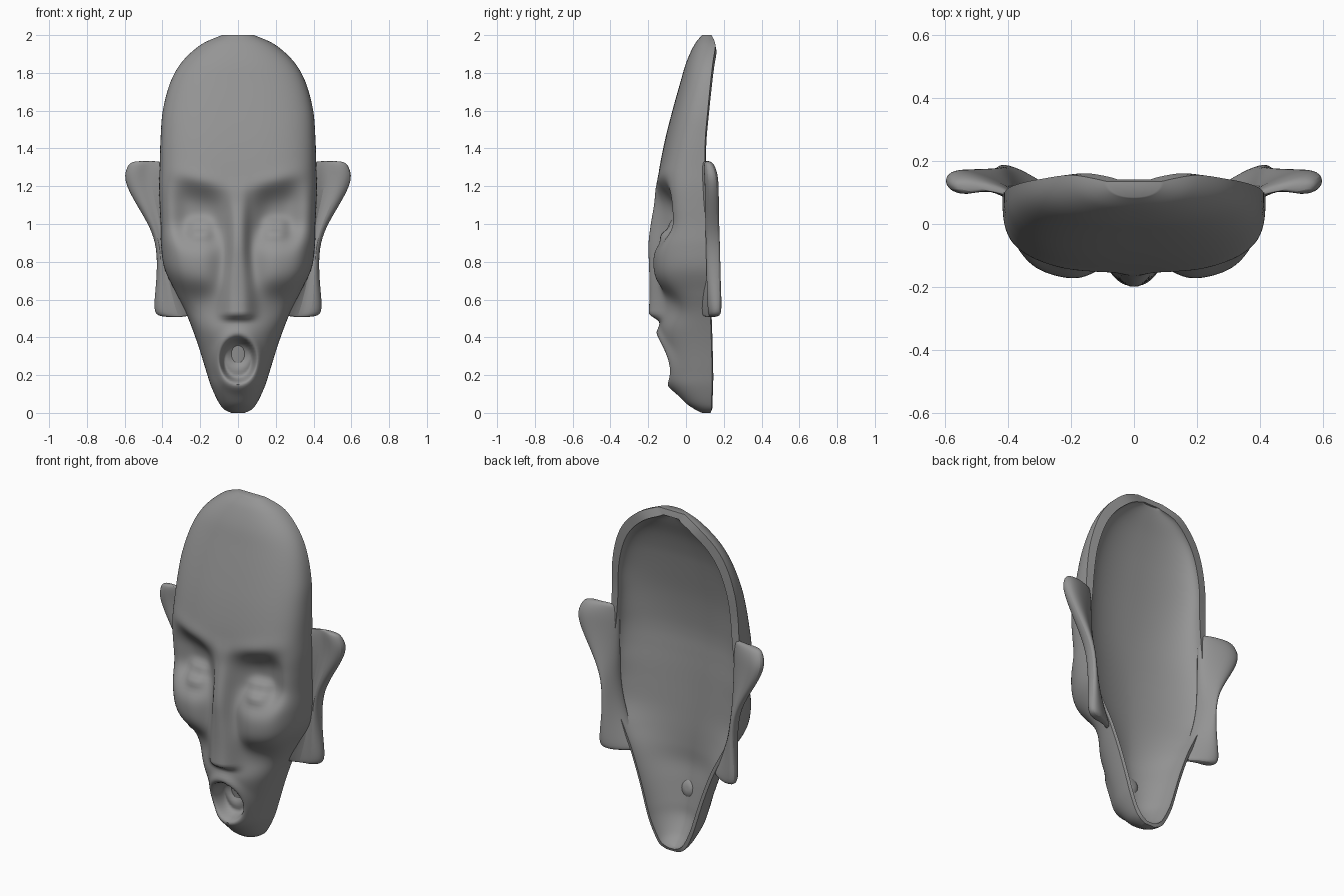
import bpy, bmesh, math

if "Cube" in bpy.data.objects:
    bpy.data.objects.remove(bpy.data.objects["Cube"])

# Head stations: height, half width, front y, rim y, section squareness
HEAD = [
    (0.00, .035, .085, .130, 2.1), (0.02, .075, .045, .135, 2.1),
    (0.06, .105, -.010, .135, 2.2), (0.14, .142, -.075, .138, 2.3),
    (0.22, .168, -.095, .138, 2.3), (0.34, .205, -.120, .135, 2.3),
    (0.44, .240, -.140, .132, 2.3), (0.54, .280, -.132, .128, 2.4),
    (0.64, .330, -.128, .122, 2.7), (0.76, .388, -.130, .115, 3.2),
    (0.88, .407, -.135, .110, 3.3), (1.00, .410, -.140, .105, 3.3),
    (1.10, .415, -.145, .100, 3.3), (1.20, .418, -.150, .100, 3.3),
    (1.30, .415, -.140, .100, 3.2), (1.45, .410, -.110, .102, 3.0),
    (1.60, .398, -.072, .115, 2.8), (1.75, .358, -.030, .130, 2.6),
    (1.86, .295, .003, .143, 2.4), (1.95, .195, .045, .155, 2.3),
    (2.00, .085, .085, .135, 2.2)]

# Ear stations: height, inner x, outer x, outer y, thickness
EAR = [(.505, .24, .425, .165, .7), (.54, .25, .45, .168, 1), (.66, .31, .437, .162, 1),
       (.78, .35, .428, .158, 1), (.90, .37, .435, .155, 1), (1.00, .37, .475, .150, 1),
       (1.12, .37, .55, .148, 1), (1.20, .37, .592, .147, 1), (1.26, .37, .605, .142, 1),
       (1.31, .38, .585, .130, .8), (1.335, .39, .565, .120, .4)]
# Ear section: distance from inner to outer edge, y offset
EAR_SECTION = [(0, -.05), (.4, .0), (.72, -.045), (1, -.03),
               (1, .02), (.75, .042), (.4, .03), (0, .0)]


def spline(pts, sub):
    """Catmull-Rom through tuples of any size."""
    out = []
    for i in range(len(pts) - 1):
        a, b, c, d = (pts[max(0, min(len(pts) - 1, i + k))] for k in (-1, 0, 1, 2))
        for j in range(sub):
            t = j / sub
            out.append([.5 * (2*q + (r-p)*t + (2*p-5*q+4*r-s)*t*t + (3*q-p-3*r+s)*t**3)
                        for p, q, r, s in zip(a, b, c, d)])
    return out + [list(pts[-1])]


def step(a, b, v):
    t = max(0, min(1, (v - a) / (b - a)))
    return t * t * (3 - 2 * t)


def bump(x, z, cx, cz, rx, rz, p=2):
    return math.exp(-abs((x - cx) / rx) ** p - abs((z - cz) / rz) ** p)


def relief(x, z):
    """Forward relief of the facial features."""
    x = abs(x)
    # nose
    width = .055 + .028 * step(.9, .55, z)
    h = .065 * step(1.28, .85, z) * step(.475, .53, z) * math.exp(-(x / width) ** 3)
    # eye bags and sunken cheeks
    h += .052 * bump(x, z, .26, .805, .145, .155, 4)
    h -= .025 * bump(x, z, .20, .57, .10, .09)
    # brows and slanted sockets
    zs = z - .25 * (x - .2) * step(.95, 1.15, z)
    h += .012 * bump(x, zs, .2, 1.23, .16, .05)
    h -= .085 * bump(x, zs, .21, 1.04, .125, .15, 3)
    # eyes with slit lids
    h += .045 * bump(x, z, .2, .97, .065, .055, 3)
    h -= .015 * bump(x, z, .2, .98, .055, .018)
    # open mouth and lips, deepest near the top
    r = math.hypot(x / .1, (z - .28) / .125)
    h += .018 * math.exp(-((r - 1.12) / .25) ** 2)
    h -= .075 * step(1.02, .7, r)
    h -= .035 * step(1, .2, math.hypot(x / .075, (z - .315) / .09))
    return h


def finish(name, bm):
    bmesh.ops.recalc_face_normals(bm, faces=bm.faces)
    me = bpy.data.meshes.new(name)
    bm.to_mesh(me)
    bm.free()
    me.materials.append(grey)
    ob = bpy.data.objects.new(name, me)
    bpy.context.collection.objects.link(ob)
    bpy.ops.object.select_all(action='DESELECT')
    ob.select_set(True)
    bpy.context.view_layer.objects.active = ob
    bpy.ops.object.shade_smooth_by_angle(angle=math.radians(60))
    return ob


grey = bpy.data.materials.new("dark_grey")
grey.diffuse_color = (.3, .3, .3, 1)
grey.use_nodes = True
grey.node_tree.nodes["Principled BSDF"].inputs["Base Color"].default_value = grey.diffuse_color

# Mask shell: carved front, hollow back, joined around the rim
bm = bmesh.new()
front, inner = [], []
cols = [math.sin(math.pi * (i / 96 - .5)) for i in range(97)]
for z, w, f, b, n in spline(HEAD, 7):
    fr, inn = [], []
    upper = step(.8, 1.5, z)
    wi = w - min(.015 + .03 * upper, .4 * w)
    zi = 1 + (z - 1) * (.965 if z > 1 else .985)
    ni = 1.8 + .5 * upper
    depth = max(.01, .64 * (b - f) - .02 * step(1.7, 2, z))
    for s in cols:
        k = max(0, 1 - abs(s) ** n) ** (1 / n)
        y = b - (b - f) * k - relief(w * s, z) * (1 - abs(s) ** 10)
        fr.append(bm.verts.new((w * s, y, z)))
        ki = max(0, 1 - abs(s) ** ni) ** (1 / ni)
        inn.append(bm.verts.new((wi * s, b + .006 - depth * ki, zi)))
    front.append(fr)
    inner.append(inn)
for grid in (front, inner):
    for r0, r1 in zip(grid, grid[1:]):
        for i in range(96):
            bm.faces.new((r0[i], r0[i+1], r1[i+1], r1[i]))
    bm.faces.new(grid[0])
    bm.faces.new(grid[-1])
for e in (0, -1):
    for i in range(len(front) - 1):
        bm.faces.new((front[i][e], front[i+1][e], inner[i+1][e], inner[i][e]))
    bm.faces.new((front[e][0], front[e][-1], inner[e][-1], inner[e][0]))
finish("mask_face", bm)

# Ears: lofted plate with a raised outer rim, mirrored
bm = bmesh.new()
rings = []
for z, xi, xo, yo, th in EAR:
    rings.append([bm.verts.new((xi + (xo - xi) * u, .105 + (yo - .105) * u + dy * th, z))
                  for u, dy in EAR_SECTION])
for r0, r1 in zip(rings, rings[1:]):
    for i in range(len(r0)):
        bm.faces.new((r0[i-1], r0[i], r1[i], r1[i-1]))
bm.faces.new(rings[0])
bm.faces.new(rings[-1])
ears = finish("ears", bm)
ears.modifiers.new("mirror", 'MIRROR')
ears.modifiers.new("smooth", 'SUBSURF').levels = 2
